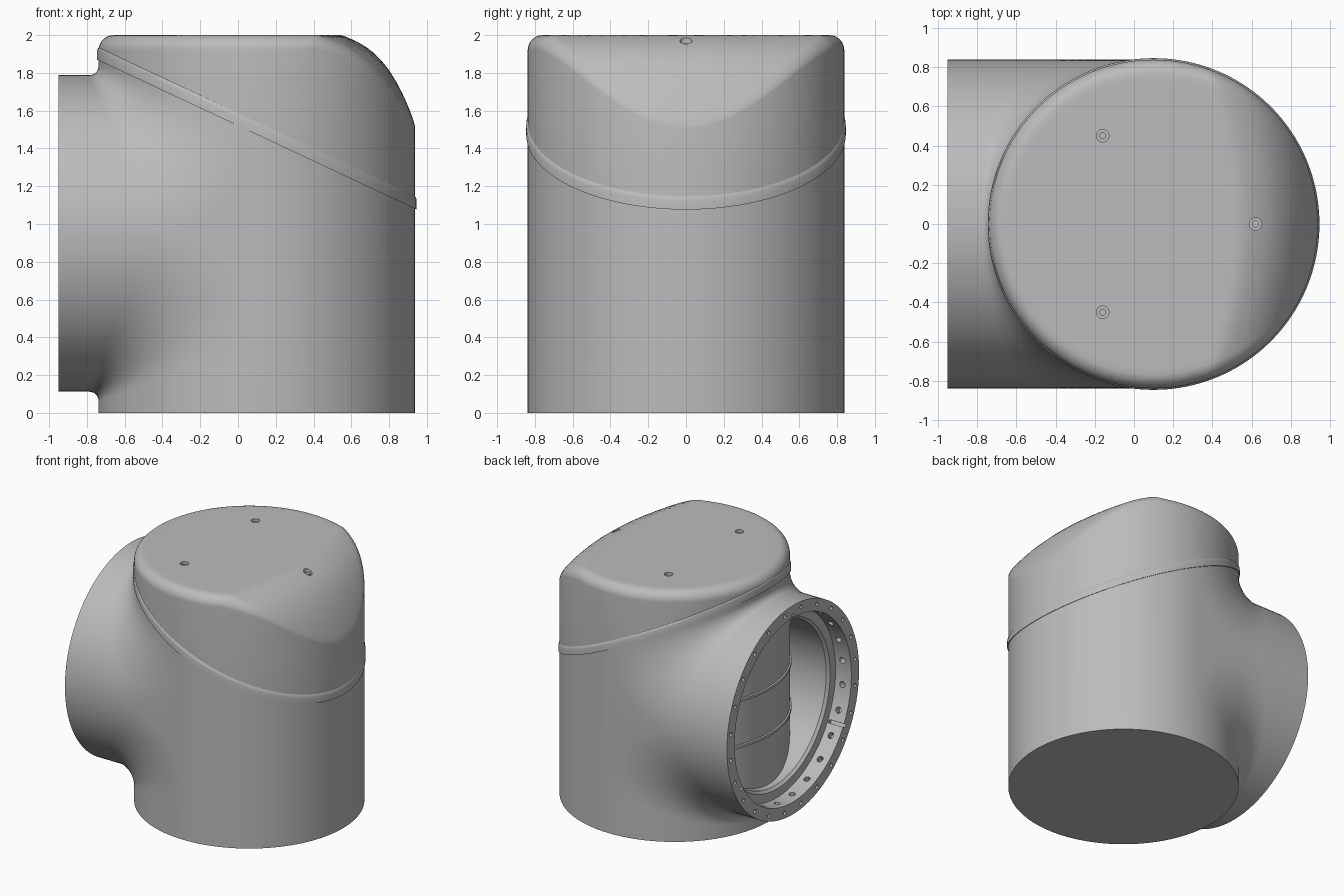
import bpy, bmesh
from math import sin, cos, pi, sqrt, radians
from mathutils import Matrix, Vector

if "Cube" in bpy.data.objects:
    bpy.data.objects.remove(bpy.data.objects["Cube"])

R = 0.838          # shared radius of upright body and side pipe
AXIS_X = 0.10      # upright axis
PIPE_Z = 0.95      # pipe axis height
FACE_X = -0.95     # flange face
SEGS = 128

grey = bpy.data.materials.new("plain grey")
grey.use_nodes = True
colour = (0.5, 0.5, 0.5, 1)
grey.diffuse_color = colour
grey.node_tree.nodes["Principled BSDF"].inputs["Base Color"].default_value = colour


def add_object(name, bm):
    mesh = bpy.data.meshes.new(name)
    bm.to_mesh(mesh)
    bm.free()
    mesh.materials.append(grey)
    ob = bpy.data.objects.new(name, mesh)
    bpy.context.collection.objects.link(ob)
    return ob


def smooth(ob, angle=30):
    bpy.ops.object.select_all(action="DESELECT")
    ob.select_set(True)
    bpy.context.view_layer.objects.active = ob
    bpy.ops.object.shade_smooth_by_angle(angle=radians(angle))


def loft(name, rows, wrap=True, close=False, caps=False, facing=None):
    """Skin rows of points; wrap joins row ends, close joins last row to first."""
    bm = bmesh.new()
    grid = [[bm.verts.new(p) for p in row] for row in rows]
    n = len(rows[0])
    pairs = list(zip(grid, grid[1:])) + ([(grid[-1], grid[0])] if close else [])
    for a, b in pairs:
        for i in range(n if wrap else n - 1):
            j = (i + 1) % n
            bm.faces.new((a[i], a[j], b[j], b[i]))
    if caps:
        bm.faces.new(grid[0])
        bm.faces.new(grid[-1])
    bmesh.ops.remove_doubles(bm, verts=bm.verts, dist=1e-5)
    bmesh.ops.recalc_face_normals(bm, faces=bm.faces)
    if facing and sum(f.normal.dot(facing) * f.calc_area() for f in bm.faces) < 0:
        bmesh.ops.reverse_faces(bm, faces=bm.faces)
    return add_object(name, bm)


def ring(r, height):
    """Horizontal circle about the upright axis; height is a function of x, y."""
    pts = []
    for i in range(SEGS):
        a = 2 * pi * i / SEGS
        x, y = AXIS_X + r * cos(a), r * sin(a)
        pts.append((x, y, height(x, y)))
    return pts


def cut(ob, bm):
    cutter = add_object("cutter", bm)
    mod = ob.modifiers.new("cut", "BOOLEAN")
    mod.operation, mod.solver, mod.object = "DIFFERENCE", "EXACT", cutter
    bpy.ops.object.select_all(action="DESELECT")
    bpy.context.view_layer.objects.active = ob
    bpy.ops.object.modifier_apply(modifier=mod.name)
    bpy.data.objects.remove(cutter)


def peg(bm, r, depth, matrix, sides=16):
    bmesh.ops.create_cone(bm, cap_ends=True, segments=sides, radius1=r, radius2=r,
                          depth=depth, matrix=matrix)


def seam(x, y=0):
    return 1.52 - 0.469 * x


def lid_height(x, y):
    u = max(0, x + y * y / 4 - 0.55)
    return 2 - 0.4 * u - 5.5 * u ** 3


# Upright body, cut off along the slanted seam
smooth(loft("upright_body", [ring(R, lambda x, y: 0), ring(R, seam)], caps=True))


# Lid with rounded rim and a sloping shoulder
def lid_surface(r):
    def height(x, y):
        f = 0.08 - 0.065 * min(1, max(0, (x - 0.35) / 0.5))
        d = max(0, r - (R - f))
        return lid_height(x, y) - f + sqrt(max(0, f * f - d * d))
    return height


radii = [0.02 + 0.04 * i for i in range(19)] + [R - 0.08 * (1 - sin(k * pi / 20)) for k in range(1, 11)]
lid = loft("lid", [ring(r, lid_surface(r)) for r in radii] + [ring(R, seam)], caps=True)
screws = [(-0.16, 0.45), (-0.16, -0.45), (0.62, 0)]
bm = bmesh.new()
for x, y in screws:
    peg(bm, 0.032, 0.12, Matrix.Translation((x, y, lid_height(x, y) + 0.02)), 24)
cut(lid, bm)
smooth(lid)

# Recessed lid screws
for i, (x, y) in enumerate(screws):
    bm = bmesh.new()
    peg(bm, 0.018, 0.03, Matrix.Translation((x, y, lid_height(x, y) - 0.03)))
    smooth(add_object(f"lid_screw_{i + 1}", bm))

# Raised band along the lid's lower edge
band = [(R - 0.02, 0), (R + 0.008, 0), (R + 0.008, 0.045), (R + 0.005, 0.06), (R - 0.002, 0.07), (R - 0.02, 0.07)]
smooth(loft("lid_band", [ring(r, lambda x, y, h=h: seam(x) + h) for r, h in band], close=True))

# Side pipe with stepped bore, turned about its own axis
profile = [(FACE_X, 0.74), (FACE_X, R), (AXIS_X, R), (AXIS_X, 0.65), (-0.79, 0.65), (-0.81, 0.67), (-0.81, 0.74)]
turn = [2 * pi * i / SEGS for i in range(SEGS)]
pipe = loft("side_pipe", [[(x, r * cos(a), PIPE_Z + r * sin(a)) for a in turn] for x, r in profile], close=True)

# Bolt holes in the flange face and in its inner wall, and three slots
bm = bmesh.new()
for i in range(24):
    spin = Matrix.Translation((0, 0, PIPE_Z)) @ Matrix.Rotation(radians(7.5 + 15 * i), 4, "X")
    peg(bm, 0.016, 0.06, spin @ Matrix.Translation((FACE_X, 0, 0.795)) @ Matrix.Rotation(pi / 2, 4, "Y"), 12)
    peg(bm, 0.024, 0.1, spin @ Matrix.Translation((-0.875, 0, 0.74)), 12)
for i in range(3):
    spin = Matrix.Translation((0, 0, PIPE_Z)) @ Matrix.Rotation(radians(120 * i), 4, "X")
    bmesh.ops.create_cube(bm, size=1, matrix=spin @ Matrix.Translation((-0.9, 0, 0.735))
                          @ Matrix.Diagonal((0.16, 0.025, 0.07, 1)))
cut(pipe, bm)
smooth(pipe)

# Blends between pipe and body: an arc in every plane across y
for name, side in (("upper_blend", 1), ("lower_blend", -1)):
    rows = []
    for k in range(65):
        phi = pi * k / 64
        s = sin(phi)
        t = 0.05 + 0.5 * (1 - s)
        cx, cz = AXIS_X - R * s - t, R * s + t
        rows.append([(cx + t * sin(b), R * cos(phi), PIPE_Z + side * (cz - t * cos(b)))
                     for b in (pi / 2 * j / 16 for j in range(17))])
    # flat tips where both cylinders touch the same plane
    rows.insert(0, [(AXIS_X, R, PIPE_Z)] * 17)
    rows.append([(AXIS_X, -R, PIPE_Z)] * 17)
    smooth(loft(name, rows, wrap=False, facing=Vector((-1, 0, side))), 60)

# Ribs on the body wall seen through the pipe mouth
for i, z in enumerate((0.70, 1.07)):
    section = [(R - 0.01, -0.016), (R + 0.012, -0.01), (R + 0.012, 0.01), (R - 0.01, 0.016)]
    arc = [radians(131 + 98 * k / 40) for k in range(41)]
    smooth(loft(f"inner_rib_{i + 1}", [[(AXIS_X + r * cos(a), r * sin(a), z + h) for r, h in section]
                                       for a in arc], caps=True))
